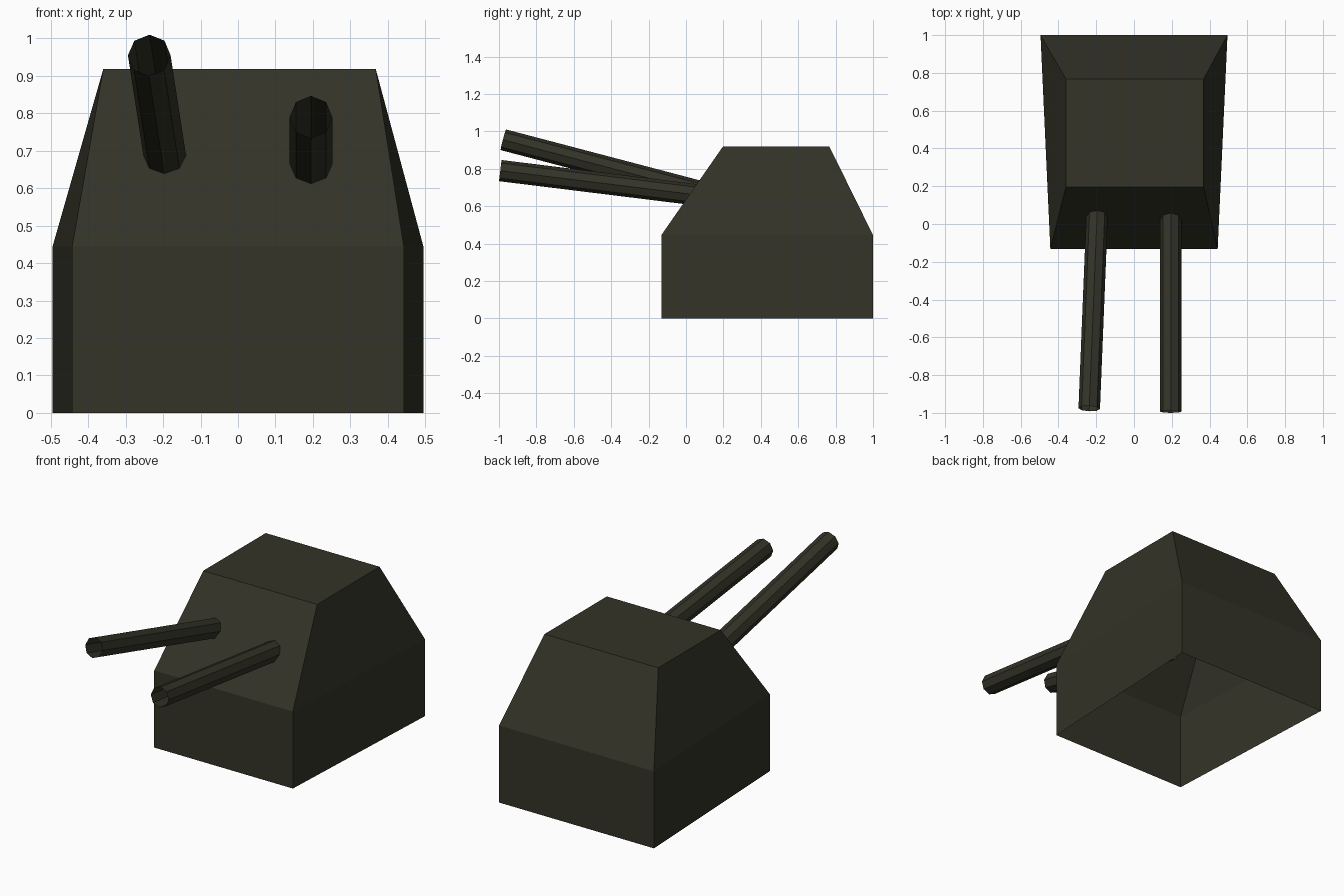
import bpy, bmesh
from mathutils import Vector, Matrix

if "Cube" in bpy.data.objects:
    bpy.data.objects.remove(bpy.data.objects["Cube"])

olive = bpy.data.materials.new("dark olive")
olive.diffuse_color = (0.033, 0.033, 0.021, 1)
olive.use_nodes = True
olive.node_tree.nodes["Principled BSDF"].inputs["Base Color"].default_value = olive.diffuse_color


def make_object(name, bm):
    mesh = bpy.data.meshes.new(name)
    bm.to_mesh(mesh)
    bm.free()
    mesh.materials.append(olive)
    obj = bpy.data.objects.new(name, mesh)
    bpy.context.collection.objects.link(obj)
    return obj


# Turret housing: stacked four-sided rings, closed roof, open underside
def housing():
    # z, front y, front half width, back y, back half width, x shift
    rings = [(0.0, -0.132, 0.443, 1.0, 0.495, 0.0),
             (0.445, -0.132, 0.443, 1.0, 0.495, 0.0),
             (0.918, 0.197, 0.364, 0.767, 0.364, 0.004)]
    bm = bmesh.new()
    loops = []
    for z, fy, fw, by, bw, dx in rings:
        corners = [(-fw, fy), (fw, fy), (bw, by), (-bw, by)]
        loops.append([bm.verts.new((x + dx, y, z)) for x, y in corners])
    for low, high in zip(loops, loops[1:]):
        for i in range(4):
            j = (i + 1) % 4
            bm.faces.new((low[i], low[j], high[j], high[i]))
    bm.faces.new(loops[-1])
    make_object("turret_housing", bm)


# Gun barrel: open octagonal tube running from the muzzle into the sloped front
def barrel(name, muzzle, breech, radius=0.057):
    muzzle, breech = Vector(muzzle), Vector(breech)
    axis = breech - muzzle
    bm = bmesh.new()
    bmesh.ops.create_cone(bm, cap_ends=False, segments=8, radius1=radius,
                          radius2=radius, depth=axis.length)
    turn = axis.to_track_quat('Z', 'Y').to_matrix().to_4x4()
    bm.transform(Matrix.Translation((muzzle + breech) / 2) @ turn)
    make_object(name, bm)


housing()
barrel("left_barrel", (-0.237, -0.977, 0.955), (-0.194, 0.085, 0.676))
barrel("right_barrel", (0.195, -0.993, 0.790), (0.195, 0.085, 0.657))
